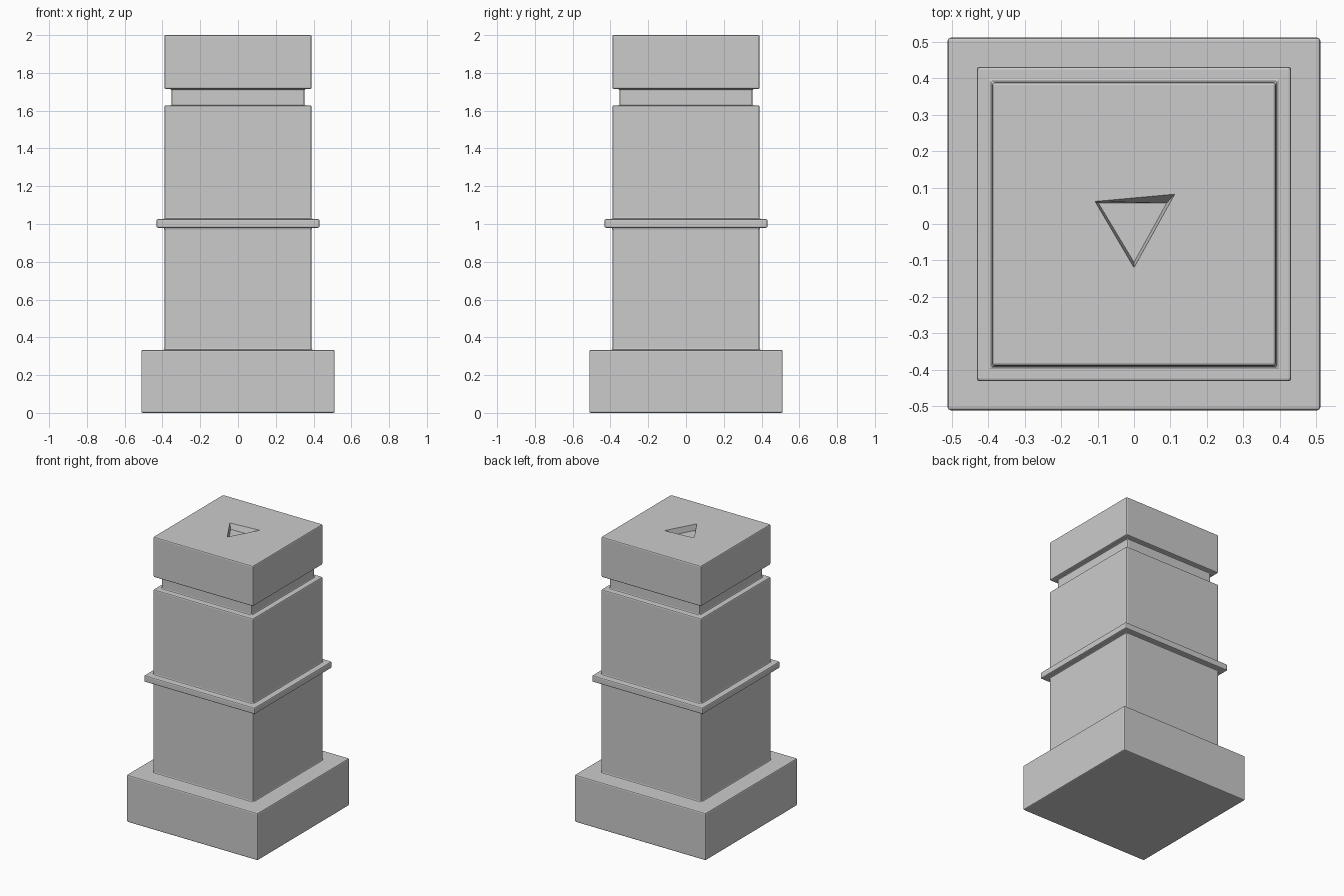
import bpy, bmesh

if "Cube" in bpy.data.objects:
    bpy.data.objects.remove(bpy.data.objects["Cube"])


def loft(name, rings):
    """Skin a stack of matching 3D rings and cap both ends."""
    bm = bmesh.new()
    loops = [[bm.verts.new(p) for p in ring] for ring in rings]
    n = len(loops[0])
    for low, high in zip(loops, loops[1:]):
        for i in range(n):
            j = (i + 1) % n
            bm.faces.new((low[i], low[j], high[j], high[i]))
    bm.faces.new(loops[0][::-1])
    bm.faces.new(loops[-1])
    bmesh.ops.recalc_face_normals(bm, faces=bm.faces)
    mesh = bpy.data.meshes.new(name)
    bm.to_mesh(mesh)
    bm.free()
    obj = bpy.data.objects.new(name, mesh)
    bpy.context.collection.objects.link(obj)
    return obj


def square(half, z):
    return [(-half, -half, z), (half, -half, z), (half, half, z), (-half, half, z)]


# Square pillar: plinth, shaft, collar band, neck groove and cap (half width, height)
profile = [(0.512, 0), (0.512, 0.333), (0.39, 0.333), (0.39, 0.98),
           (0.432, 0.98), (0.432, 1.026), (0.39, 1.026), (0.39, 1.628),
           (0.352, 1.628), (0.352, 1.715), (0.39, 1.715), (0.39, 2.0)]
pillar = loft("pillar", [square(h, z) for h, z in profile])

# Softened edges
bevel = pillar.modifiers.new("edge_bevel", 'BEVEL')
bevel.width = 0.008
bevel.segments = 2
bevel.limit_method = 'ANGLE'

# Triangular socket in the top, with sloping walls
floor = [(-0.098, 0.058), (0, -0.105), (0.09, 0.058)]
rim = [(-0.107, 0.062), (0, -0.12), (0.112, 0.082)]
levels = [(floor, 1.96), (rim, 2.0)]
rings = [[(x, y, z) for x, y in tri] for tri, z in levels]
rings.append([(x, y, 2.05) for x, y in rim])
cutter = loft("socket_cutter", rings)
cutter.hide_render = True
cutter.hide_set(True)

socket = pillar.modifiers.new("top_socket", 'BOOLEAN')
socket.operation = 'DIFFERENCE'
socket.solver = 'EXACT'
socket.object = cutter
